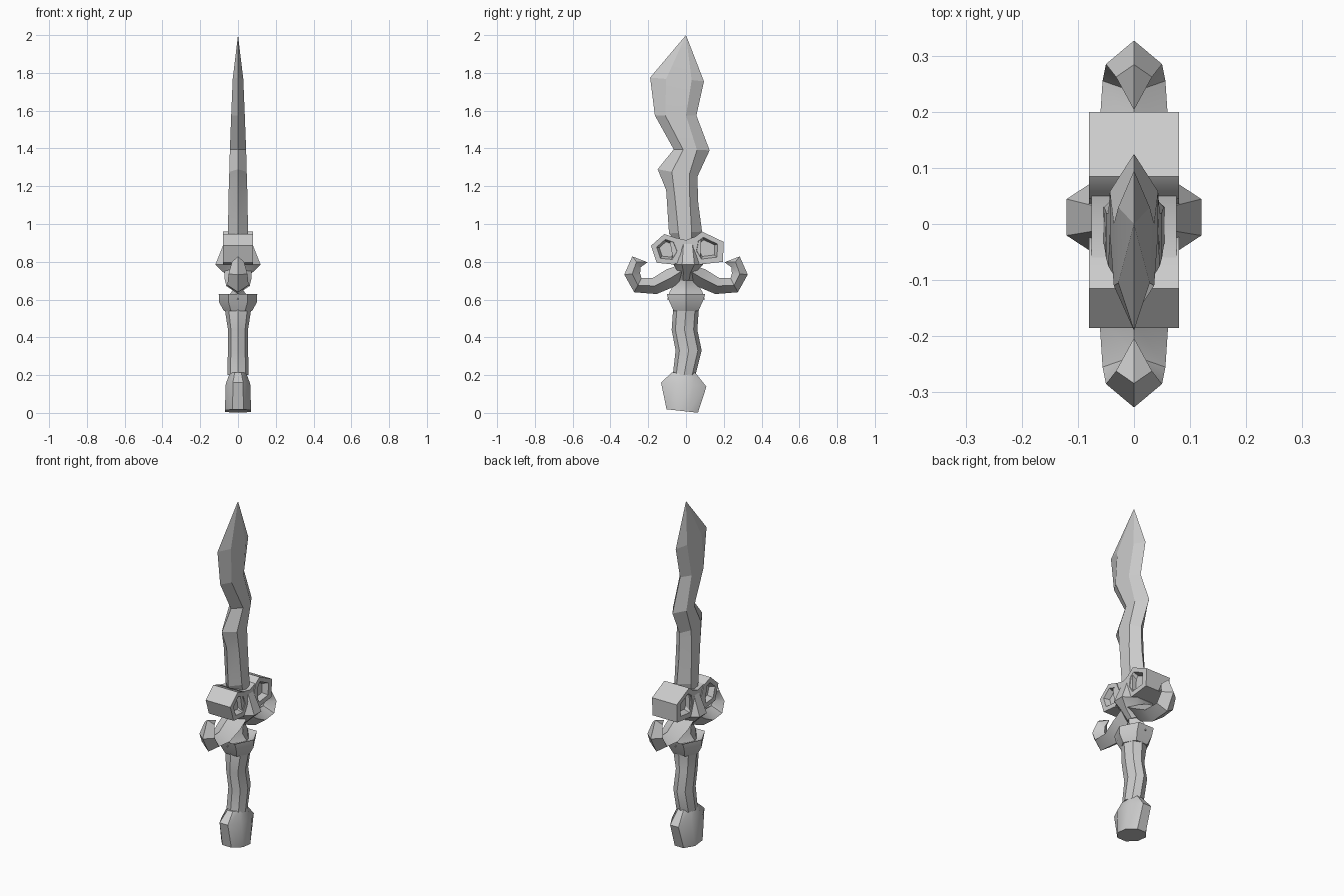
import bpy, bmesh
from math import sin, cos, pi, radians
from mathutils import Vector

cube = bpy.data.objects.get("Cube")
if cube:
    bpy.data.objects.remove(cube, do_unlink=True)

steel = bpy.data.materials.new("grey steel")
steel.use_nodes = True
GREY = (0.6, 0.6, 0.6, 1)
steel.diffuse_color = GREY
steel.node_tree.nodes["Principled BSDF"].inputs["Base Color"].default_value = GREY


def finish(name, bm, angle=32):
    bmesh.ops.remove_doubles(bm, verts=bm.verts, dist=0.0005)
    bmesh.ops.recalc_face_normals(bm, faces=bm.faces)
    mesh = bpy.data.meshes.new(name)
    bm.to_mesh(mesh)
    bm.free()
    mesh.materials.append(steel)
    obj = bpy.data.objects.new(name, mesh)
    bpy.context.collection.objects.link(obj)
    bpy.ops.object.select_all(action='DESELECT')
    obj.select_set(True)
    bpy.context.view_layer.objects.active = obj
    bpy.ops.object.shade_smooth_by_angle(angle=radians(angle))
    return obj


def loft(name, rings, angle=32):
    """Skin a list of equal rings and cap both ends."""
    bm = bmesh.new()
    loops = [[bm.verts.new(p) for p in ring] for ring in rings]
    n = len(rings[0])
    for a, b in zip(loops, loops[1:]):
        for i in range(n):
            j = (i + 1) % n
            bm.faces.new((a[i], a[j], b[j], b[i]))
    bm.faces.new(loops[0])
    bm.faces.new(loops[-1])
    return finish(name, bm, angle)


def turned(name, sections, sides, turn=0.0, angle=32):
    """Stack of oval rings: (z, centre y, half width x, half depth y, tilt)."""
    rings = []
    for z, cy, rx, ry, tilt in sections:
        ring = []
        for k in range(sides):
            a = 2 * pi * (k + turn) / sides
            ring.append((rx * cos(a), cy + ry * sin(a), z + tilt * sin(a)))
        rings.append(ring)
    return loft(name, rings, angle)


# Wavy blade: (front edge y, z), (rear edge y, z), two ridge y values, half thickness
blade = [
    ((-.05, .90), (.05, .90), -.03, .03, .055),
    ((-.09, .95), (.085, .96), -.04, .03, .053),
    ((-.105, 1.18), (.065, 1.11), -.06, .02, .05),
    ((-.15, 1.29), (.06, 1.25), -.075, .018, .046),
    ((-.065, 1.395), (.125, 1.39), -.015, .058, .043),
    ((-.165, 1.575), (.055, 1.575), -.11, .0, .036),
    ((-.19, 1.775), (.095, 1.755), -.105, .03, .028),
    ((0, 2.0), (0, 2.0), 0, 0, 0),
]
rings = []
for (yf, zf), (yr, zr), r1, r2, t in blade:
    z1 = zf + (zr - zf) * .35
    z2 = zf + (zr - zf) * .65
    rings.append([(0, yf, zf), (t, r1, z1), (t, r2, z2),
                  (0, yr, zr), (-t, r2, z2), (-t, r1, z1)])
loft("blade", rings, 12)

# Handle parts
turned("pommel", [(.01, -.02, .075, .09, -.01), (.15, -.012, .07, .13, -.012),
                  (.215, -.013, .045, .065, 0)], 8, .5, 40)
turned("grip", [(.20, -.01, .055, .06, 0), (.33, .014, .054, .069, 0),
                (.44, -.008, .053, .068, 0), (.55, 0, .07, .068, 0)], 8)
turned("collar", [(.54, 0, .075, .075, 0), (.585, 0, .1, .1, 0),
                  (.63, 0, .102, .118, 0), (.61, 0, .05, .08, 0)], 6)
turned("neck", [(.60, 0, .07, .1, 0), (.645, 0, .03, .085, 0),
                (.70, 0, .035, .05, 0), (.77, 0, .06, .04, 0)], 4)
turned("guard_cheeks", [(.70, 0, .035, .04, 0), (.745, .005, .085, .05, 0),
                        (.785, .012, .13, .085, 0), (.90, .01, .08, .06, 0)], 8, .5)


# Curled horns, diamond in section: (y, z, half height, half width)
horn_path = [(0, .765, .03, .07), (.08, .715, .05, .072), (.165, .672, .044, .062),
             (.255, .676, .042, .056), (.285, .735, .042, .05),
             (.262, .80, .036, .032), (.205, .797, .001, .001)]


def horn(name, side):
    pts = [Vector((0, y * side, z)) for y, z, h, w in horn_path]
    rings = []
    for i, (y, z, h, w) in enumerate(horn_path):
        t = (pts[min(i + 1, len(pts) - 1)] - pts[max(i - 1, 0)]).normalized()
        up = t.cross(Vector((1, 0, 0))) * h
        across = Vector((w, 0, 0))
        rings.append([pts[i] + up, pts[i] + across, pts[i] - up, pts[i] - across])
    loft(name, rings, 40)


horn("front_horn", -1)
horn("rear_horn", 1)


# Sideways prisms across the guard, optionally with hollow eyes at both ends
def prism(name, outline, half, eye=False):
    mid = sum((Vector((0, y, z)) for y, z in outline), Vector()) / len(outline)

    def ring(x, scale):
        return [mid + (Vector((0, y, z)) - mid) * scale + Vector((x, 0, 0))
                for y, z in outline]
    rings = [ring(-half, 1), ring(half, 1)]
    if eye:
        rings = ([ring(-half + .03, .5), ring(-half, .66)] + rings
                 + [ring(half, .66), ring(half - .03, .5)])
    loft(name, rings, 50)


prism("front_scroll", [(-.185, .885), (-.155, .795), (-.06, .785),
                       (-.02, .85), (-.05, .925), (-.115, .947)], .08, True)
prism("rear_scroll", [(.03, .85), (.07, .785), (.195, .80),
                      (.2, .905), (.085, .96), (.045, .93)], .08, True)
prism("guard_core", [(-.09, .935), (0, .915), (.08, .945),
                     (.075, .79), (-.065, .79)], .076)
